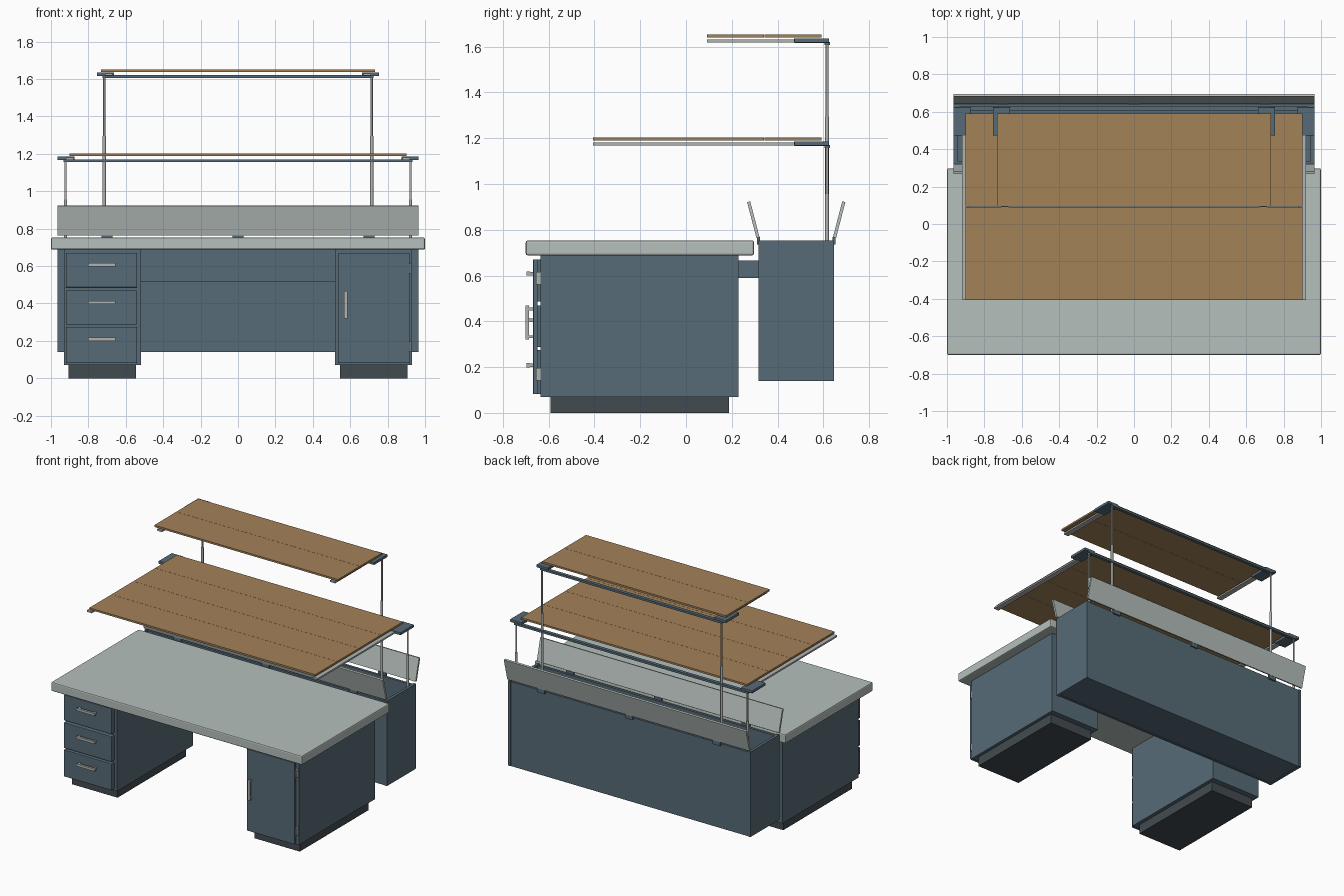
import bpy, math

if "Cube" in bpy.data.objects:
    bpy.data.objects.remove(bpy.data.objects["Cube"])


def srgb(r, g, b):
    return tuple(((c / 255 + 0.055) / 1.055) ** 2.4 for c in (r, g, b)) + (1.0,)


def material(name, rgb):
    m = bpy.data.materials.new(name)
    m.diffuse_color = srgb(*rgb)
    m.use_nodes = True
    m.node_tree.nodes["Principled BSDF"].inputs["Base Color"].default_value = m.diffuse_color
    return m


BLUE = material("slate blue", (87, 107, 119))
GREY = material("pale grey", (182, 192, 189))
DARK = material("dark plinth", (66, 75, 80))
METAL = material("metal", (176, 180, 176))
WOOD = material("wood", (163, 130, 89))


def box(name, x, y, z, mat, bevel=0.0):
    """Box from (min, max) ranges on each axis."""
    lo, hi = zip(*(sorted(r) for r in (x, y, z)))
    bpy.ops.mesh.primitive_cube_add(size=1, location=[(a + b) / 2 for a, b in zip(lo, hi)])
    ob = bpy.context.object
    ob.name = name
    ob.scale = [b - a for a, b in zip(lo, hi)]
    bpy.ops.object.transform_apply(location=False, rotation=False, scale=True)
    ob.data.materials.append(mat)
    if bevel:
        mod = ob.modifiers.new("bevel", 'BEVEL')
        mod.width, mod.segments = bevel, 2
    return ob


def rod(name, x, y, z, radius, mat):
    """Vertical round rod."""
    bpy.ops.mesh.primitive_cylinder_add(vertices=16, radius=radius, depth=z[1] - z[0],
                                        location=(x, y, (z[0] + z[1]) / 2))
    ob = bpy.context.object
    ob.name = name
    ob.data.materials.append(mat)
    bpy.ops.object.shade_smooth_by_angle()


# Desktop
box("desktop", (-1, 1), (-0.70, 0.297), (0.688, 0.753), GREY, 0.008)

# Pedestals, plinths and links to the rear cabinet
for side, s in (("left", -1), ("right", 1)):
    box(side + "_pedestal", (s * 0.518, s * 0.93), (-0.635, 0.23), (0.07, 0.688), BLUE)
    box(side + "_plinth", (s * 0.545, s * 0.907), (-0.592, 0.188), (0, 0.07), DARK)
    box(side + "_link", (s * 0.60, s * 0.85), (0.23, 0.318), (0.59, 0.665), BLUE)
box("modesty_panel", (-0.518, 0.518), (0.205, 0.225), (0.515, 0.688), BLUE)

# Drawers with bar handles
for z0, z1, zh in ((0.082, 0.274, 0.208), (0.287, 0.47, 0.405), (0.486, 0.67, 0.608)):
    box("drawer_front", (-0.92, -0.54), (-0.668, -0.635), (z0, z1), BLUE, 0.003)
    box("drawer_handle", (-0.802, -0.655), (-0.697, -0.682), (zh - 0.009, zh + 0.009), METAL)
    for x in (-0.797, -0.672):
        box("drawer_handle_foot", (x, x + 0.012), (-0.685, -0.667), (zh - 0.007, zh + 0.007), METAL)

# Door with hinges and handle
box("door", (0.537, 0.917), (-0.668, -0.648), (0.082, 0.67), BLUE, 0.003)
box("door_handle", (0.566, 0.585), (-0.70, -0.685), (0.32, 0.468), METAL)
for z in (0.327, 0.448):
    box("door_handle_foot", (0.57, 0.581), (-0.686, -0.667), (z, z + 0.012), METAL)
for z in (0.142, 0.56):
    box("door_hinge", (0.90, 0.925), (-0.656, -0.63), (z, z + 0.055), METAL)

# Rear cabinet, open at the top
for s in (-1, 1):
    box("cabinet_side", (s * 0.945, s * 0.965), (0.316, 0.646), (0.14, 0.752), BLUE)
box("cabinet_front", (-0.945, 0.945), (0.32, 0.338), (0.14, 0.748), BLUE)
box("cabinet_back", (-0.945, 0.945), (0.624, 0.642), (0.14, 0.748), BLUE)
box("cabinet_floor", (-0.945, 0.945), (0.338, 0.624), (0.143, 0.163), BLUE)

# Opened lid flaps, leaning outwards
for name, y, s in (("front_flap", 0.294, -1), ("rear_flap", 0.669, 1)):
    flap = box(name, (-0.965, 0.965), (y - 0.007, y + 0.007), (0.763, 0.925), GREY)
    flap.rotation_euler.x = -s * math.radians(14.5)
    for x in (-0.7, 0, 0.7):
        box("flap_hinge", (x - 0.03, x + 0.03), (y - s * 0.03, y - s * 0.016), (0.735, 0.768), BLUE)


def lift_shelf(name, post_x, joint_z, bar_z, plate_x, shelf_x, y0, seams):
    """Telescopic posts, cross bar, brackets, arms and a hinged-panel shelf."""
    for s in (-1, 1):
        rod(name + "_post_outer", s * post_x, 0.616, (0.163, joint_z), 0.009, METAL)
        rod(name + "_post_inner", s * post_x, 0.616, (joint_z, bar_z), 0.006, METAL)
        box(name + "_bracket", (s * plate_x, s * (plate_x - 0.092)), (0.472, 0.625),
            (bar_z + 0.008, bar_z + 0.028), BLUE, 0.003)
        a = plate_x - 0.045
        box(name + "_arm", (s * a, s * (a - 0.04)), (y0, 0.474),
            (bar_z + 0.01, bar_z + 0.022), METAL)
    box(name + "_cross_bar", (-post_x - 0.01, post_x + 0.01), (0.604, 0.628),
        (bar_z - 0.002, bar_z + 0.013), BLUE)
    edges = [y0] + seams + [0.592]
    for a, b in zip(edges, edges[1:]):
        box(name + "_panel", (-shelf_x, shelf_x), (a + 0.0006, b - 0.0006),
            (bar_z + 0.031, bar_z + 0.044), WOOD)


lift_shelf("lower_shelf", 0.922, 0.955, 1.158, 0.965, 0.90, -0.407, [-0.157, 0.092, 0.342])
lift_shelf("upper_shelf", 0.715, 1.295, 1.608, 0.755, 0.732, 0.092, [0.342])
